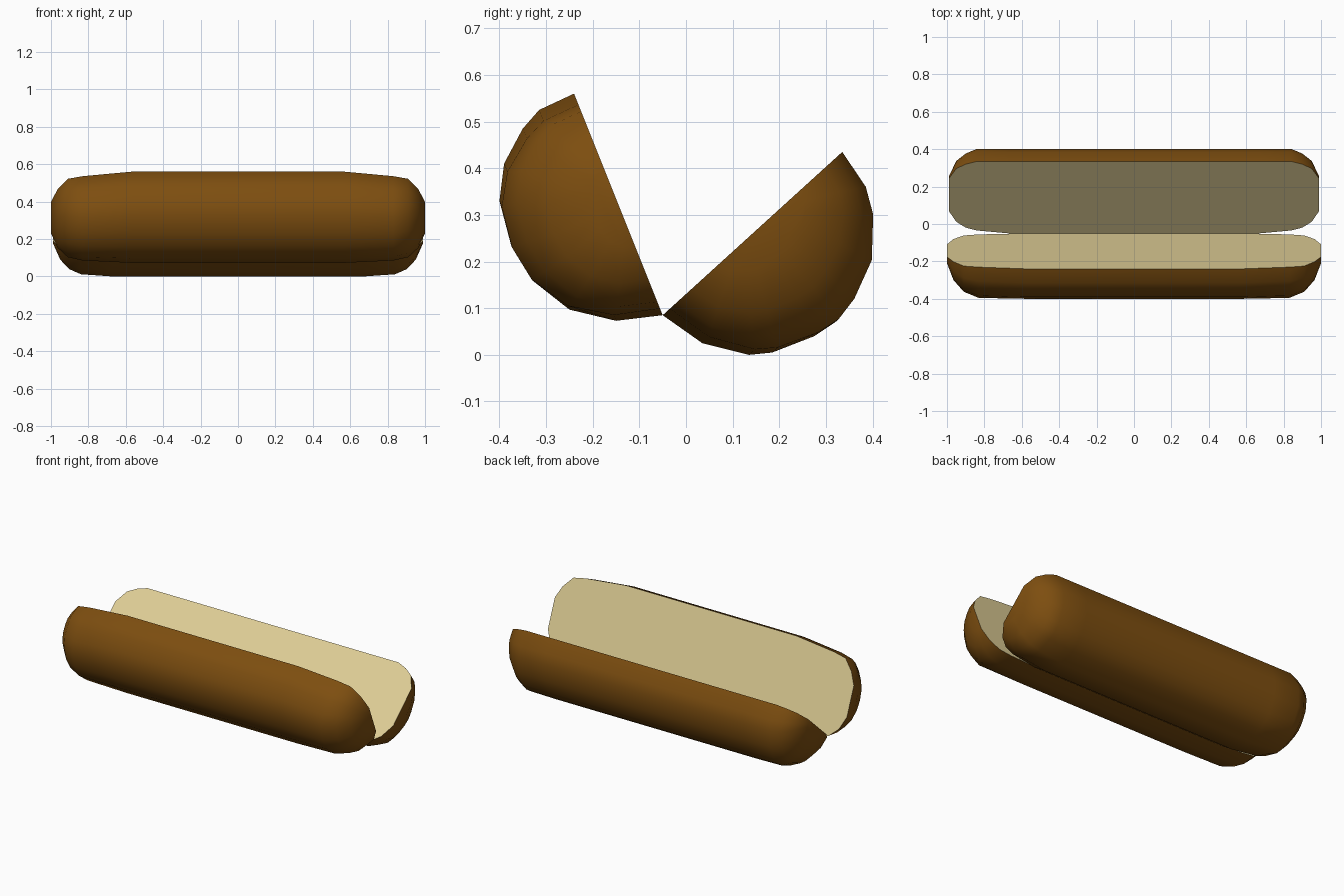
import bpy
import bmesh
import math
from mathutils import Vector

cube = bpy.data.objects.get("Cube")
if cube:
    bpy.data.objects.remove(cube, do_unlink=True)


def make_material(name, rgb):
    mat = bpy.data.materials.new(name)
    mat.use_nodes = True
    mat.diffuse_color = (*rgb, 1)
    bsdf = next(n for n in mat.node_tree.nodes if n.type == "BSDF_PRINCIPLED")
    bsdf.inputs["Base Color"].default_value = (*rgb, 1)
    bsdf.inputs["Roughness"].default_value = 0.8
    return mat


crust = make_material("brown crust", (0.205, 0.076, 0.005))
crumb = make_material("cream crumb", (0.73, 0.61, 0.30))

HINGE = Vector((-0.05, 0.085))  # shared lower edge, as (y, z)


def bun_half(name, arc, stations):
    """Loft a crust arc along x. arc: (y, z) points from hinge to rim.
    stations: (x, low, high, depth) for the narrowing of the rounded end."""
    span = arc[-1] - HINGE
    along = span.normalized()
    # Split each arc point into its place along the cut and its depth behind it
    local = []
    for p in arc:
        v = p - HINGE
        t = v.dot(along) / span.length
        local.append((t, v - along * v.dot(along)))

    mirrored = [(-x, a, b, d) for x, a, b, d in reversed(stations)] + stations
    bm = bmesh.new()
    rings = []
    for x, low, high, depth in mirrored:
        ring = []
        for t, away in local:
            p = HINGE + span * (low + (high - low) * t) + away * depth
            ring.append(bm.verts.new((x, p.x, p.y)))
        rings.append(ring)

    # Crust strips and the two end caps
    for r, s in zip(rings, rings[1:]):
        for i in range(len(r) - 1):
            bm.faces.new((r[i], s[i], s[i + 1], r[i + 1]))
    bm.faces.new(rings[0])
    bm.faces.new(rings[-1])
    # Flat cut face
    outline = [r[0] for r in rings] + [r[-1] for r in reversed(rings)]
    cut = bm.faces.new(outline)
    cut.material_index = 1
    bmesh.ops.recalc_face_normals(bm, faces=bm.faces)

    mesh = bpy.data.meshes.new(name)
    bm.to_mesh(mesh)
    bm.free()
    mesh.materials.append(crust)
    mesh.materials.append(crumb)
    obj = bpy.data.objects.new(name, mesh)
    bpy.context.collection.objects.link(obj)
    bpy.ops.object.select_all(action="DESELECT")
    obj.select_set(True)
    bpy.context.view_layer.objects.active = obj
    bpy.ops.object.shade_smooth_by_angle(angle=math.radians(40))
    return obj


def points(*pairs):
    return [Vector(p) for p in pairs]


# Front half, standing steeply
bun_half(
    "front_bun_half",
    points(HINGE, (-0.15, 0.073), (-0.25, 0.097), (-0.33, 0.16), (-0.375, 0.235),
           (-0.4, 0.33), (-0.39, 0.41), (-0.35, 0.485), (-0.315, 0.525), (-0.24, 0.56)),
    [(0.57, 0, 1, 1), (0.83, 0.03, 0.95, 1), (0.91, 0.06, 0.92, 0.86),
     (0.965, 0.16, 0.8, 0.62), (1.0, 0.31, 0.66, 0.25)],
)

# Back half, lying further open
bun_half(
    "back_bun_half",
    points(HINGE, (0.035, 0.025), (0.135, 0), (0.185, 0.005), (0.275, 0.04), (0.32, 0.07),
           (0.355, 0.115), (0.395, 0.2), (0.4, 0.3), (0.385, 0.36), (0.335, 0.435)),
    [(0.67, 0, 1, 1), (0.84, 0.04, 1, 1), (0.9, 0.08, 0.96, 0.88),
     (0.95, 0.16, 0.9, 0.66), (0.99, 0.31, 0.76, 0.28)],
)
